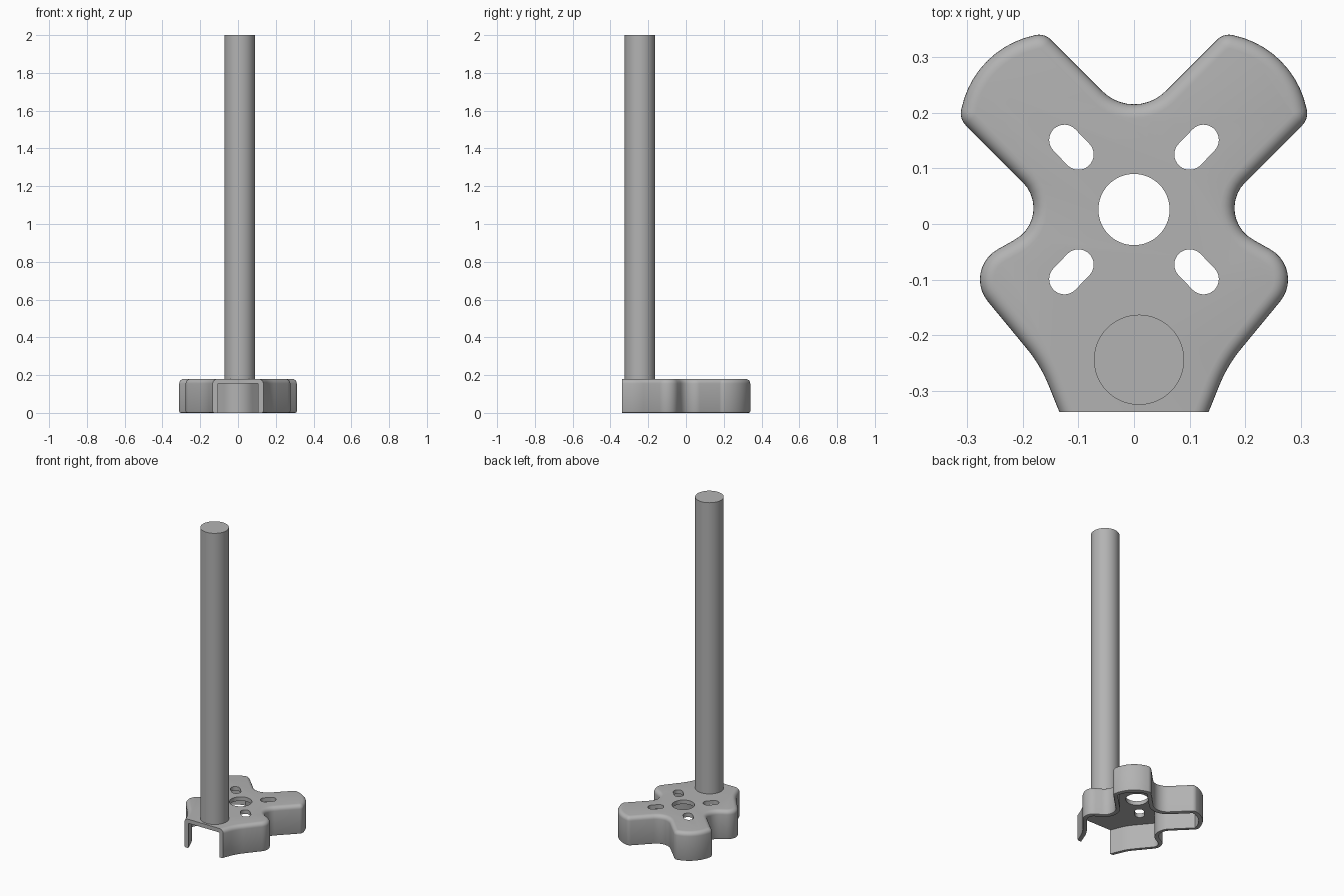
import bpy, bmesh, math
from mathutils import Vector

old = bpy.data.objects.get("Cube")
if old:
    bpy.data.objects.remove(old, do_unlink=True)

grey = bpy.data.materials.new("plain grey")
grey.use_nodes = True
grey.diffuse_color = (0.45, 0.45, 0.45, 1)
grey.node_tree.nodes["Principled BSDF"].inputs["Base Color"].default_value = (0.45, 0.45, 0.45, 1)

WALL, TOP, FRONT = 0.025, 0.18, -0.338


def rounded(corners, steps=10):
    """Round each (x, y, radius) corner of a closed outline."""
    pts = []
    n = len(corners)
    for i, (x, y, r) in enumerate(corners):
        p = Vector((x, y))
        if r == 0:
            pts.append(p)
            continue
        a = (Vector(corners[i - 1][:2]) - p).normalized()
        b = (Vector(corners[(i + 1) % n][:2]) - p).normalized()
        half = a.angle(b) / 2
        mid = (a + b).normalized()
        centre = p + mid * (r / math.sin(half))
        start = p + a * (r / math.tan(half)) - centre
        turn = math.pi - 2 * half
        sign = 1 if start.x * -mid.y + start.y * mid.x > 0 else -1
        for k in range(steps + 1):
            t = sign * turn * k / steps
            c, s = math.cos(t), math.sin(t)
            pts.append(centre + Vector((start.x * c - start.y * s, start.x * s + start.y * c)))
    return pts


def inset(pts, d):
    """Move a clockwise outline inward by d."""
    out = []
    for i, p in enumerate(pts):
        e = (p - pts[i - 1]).normalized()
        f = (pts[(i + 1) % len(pts)] - p).normalized()
        n1, n2 = Vector((e.y, -e.x)), Vector((f.y, -f.x))
        out.append(p + (n1 + n2) * (d / (1 + n1.dot(n2))))
    return out


def loft(name, outline, levels):
    """Solid through copies of the outline at (inset, z) levels."""
    bm = bmesh.new()
    rings = [[bm.verts.new((p.x, p.y, z)) for p in inset(outline, d)] for d, z in levels]
    for lo, hi in zip(rings, rings[1:]):
        for i in range(len(lo)):
            bm.faces.new((lo[i - 1], lo[i], hi[i], hi[i - 1]))
    bm.faces.new(rings[0])
    bm.faces.new(rings[-1])
    bmesh.ops.recalc_face_normals(bm, faces=bm.faces)
    me = bpy.data.meshes.new(name)
    bm.to_mesh(me)
    bm.free()
    me.materials.append(grey)
    ob = bpy.data.objects.new(name, me)
    bpy.context.collection.objects.link(ob)
    return ob


def activate(ob):
    bpy.ops.object.select_all(action='DESELECT')
    ob.select_set(True)
    bpy.context.view_layer.objects.active = ob


def cut(target, cutter):
    mod = target.modifiers.new("cut", 'BOOLEAN')
    mod.operation, mod.solver, mod.object = 'DIFFERENCE', 'EXACT', cutter
    activate(target)
    bpy.ops.object.modifier_apply(modifier=mod.name)
    bpy.data.objects.remove(cutter, do_unlink=True)


def slot(ax, ay, bx, by, r, steps=16):
    """Clockwise capsule outline between two centres."""
    ang = math.atan2(by - ay, bx - ax)
    pts = []
    for cx, cy, begin in ((bx, by, ang + math.pi / 2), (ax, ay, ang - math.pi / 2)):
        for k in range(steps + 1):
            t = begin - math.pi * k / steps
            pts.append(Vector((cx + r * math.cos(t), cy + r * math.sin(t))))
    return pts


def disc(x, y, r, steps=64):
    return [Vector((x + r * math.cos(-t * math.tau / steps), y + r * math.sin(-t * math.tau / steps)))
            for t in range(steps)]


# Four-lobed outline, one half mirrored, running past the open front
half = [(0.161, 0.343, 0.03), (0.287, 0.316, 0.17), (0.314, 0.189, 0.03),
        (0.139, 0.014, 0.065), (0.31, -0.082, 0.062), (0.168, -0.254, 0.25), (0.097, -0.43, 0)]
outline = rounded([(0, 0.182, 0.08)] + half + [(-x, y, r) for x, y, r in reversed(half)])

# Shell with rounded top rim and softened lower lip
levels = [(0.008, 0), (0.0023, 0.0023), (0, 0.008)]
for k in range(7):
    t = math.pi / 2 * k / 6
    levels.append((WALL * (1 - math.cos(t)), TOP - WALL + WALL * math.sin(t)))
shell = loft("mount_shell", outline, levels)

# Hollow underside
cut(shell, loft("hollow", outline, [(WALL, -0.1), (WALL, TOP - WALL)]))

# Flat open front
front = [Vector(p) for p in ((-0.5, FRONT), (0.5, FRONT), (0.5, -0.6), (-0.5, -0.6))]
cut(shell, loft("front_trim", front, [(0, -0.2), (0, 0.3)]))

# Centre hole and four diagonal slots
cut(shell, loft("centre_hole", disc(0, 0.026, 0.064), [(0, 0.1), (0, 0.3)]))
for sx in (-1, 1):
    for sy in (-1, 1):
        path = slot(sx * 0.1, 0.026 + sy * 0.099, sx * 0.125, 0.026 + sy * 0.125, 0.0275)
        cut(shell, loft("slot_hole", path, [(0, 0.1), (0, 0.3)]))

# Tall round post
post = loft("post", disc(0.009, -0.244, 0.081), [(0, TOP), (0, 2)])

for ob in (shell, post):
    activate(ob)
    bpy.ops.object.shade_smooth_by_angle(angle=math.radians(35))
